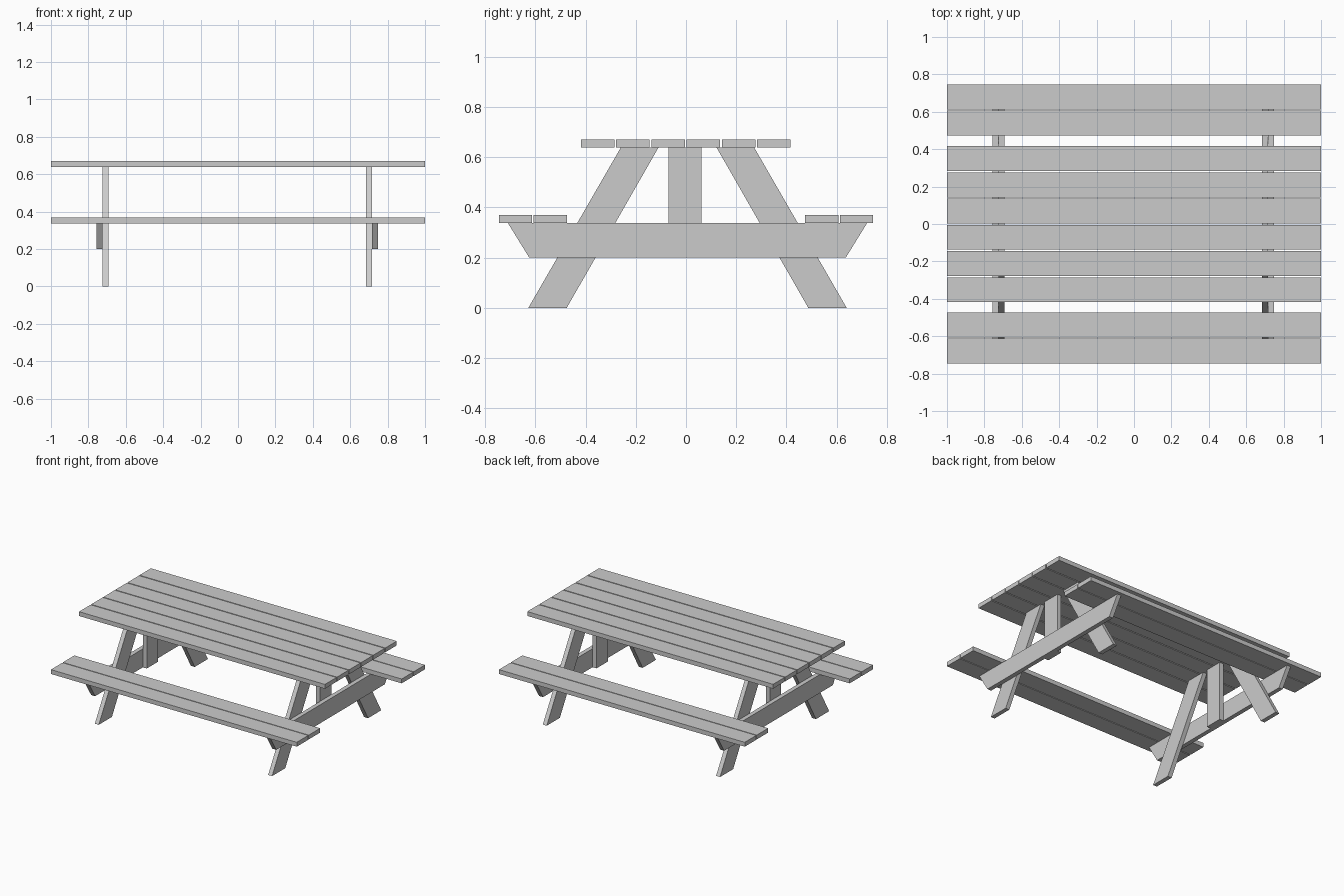
import bpy, bmesh

if "Cube" in bpy.data.objects:
    bpy.data.objects.remove(bpy.data.objects["Cube"])

T = 0.032          # board thickness
FRAME_Y = 0.006    # frames sit slightly off the plank centre line
FRAME_X = -0.004


def prism(name, profile, x0, x1):
    """Extrude a (y, z) profile along x."""
    bm = bmesh.new()
    face = bm.faces.new([bm.verts.new((x0, y, z)) for y, z in profile])
    new = bmesh.ops.extrude_face_region(bm, geom=[face])["geom"]
    verts = [v for v in new if isinstance(v, bmesh.types.BMVert)]
    bmesh.ops.translate(bm, verts=verts, vec=(x1 - x0, 0, 0))
    bmesh.ops.recalc_face_normals(bm, faces=bm.faces)
    mesh = bpy.data.meshes.new(name)
    bm.to_mesh(mesh)
    bm.free()
    obj = bpy.data.objects.new(name, mesh)
    bpy.context.collection.objects.link(obj)
    return obj


def rect(y0, y1, z0, z1):
    return [(y0, z0), (y1, z0), (y1, z1), (y0, z1)]


def plank(name, y, top):
    return prism(name, rect(y - 0.0665, y + 0.0665, top - T, top), -1, 1)


# Table top: six planks
for i in range(6):
    plank(f"table_plank_{i + 1}", (i - 2.5) * 0.1403 - 0.001, 0.67)

# Benches: two planks on each side
for side, label in ((-1, "front"), (1, "back")):
    for i, y in enumerate((0.54, 0.679)):
        plank(f"{label}_seat_plank_{i + 1}", side * y, 0.369)

# End frames: legs and centre post inside, cross beam outside
leg = [(0.634, 0), (0.481, 0), (0.116, 0.638), (0.266, 0.638)]
beam = [(-0.631, 0.201), (0.631, 0.201), (0.715, 0.337), (-0.715, 0.337)]
for end, label in ((-1, "left"), (1, "right")):
    inner, mid, outer = (FRAME_X + end * d for d in (0.689, 0.721, 0.753))
    for side, where in ((-1, "front"), (1, "back")):
        prism(f"{label}_{where}_leg",
              [(side * y + FRAME_Y, z) for y, z in leg], inner, mid)
    prism(f"{label}_centre_post", rect(-0.07, 0.062, 0.201, 0.638), inner, mid)
    prism(f"{label}_cross_beam", [(y + FRAME_Y, z) for y, z in beam], mid, outer)
